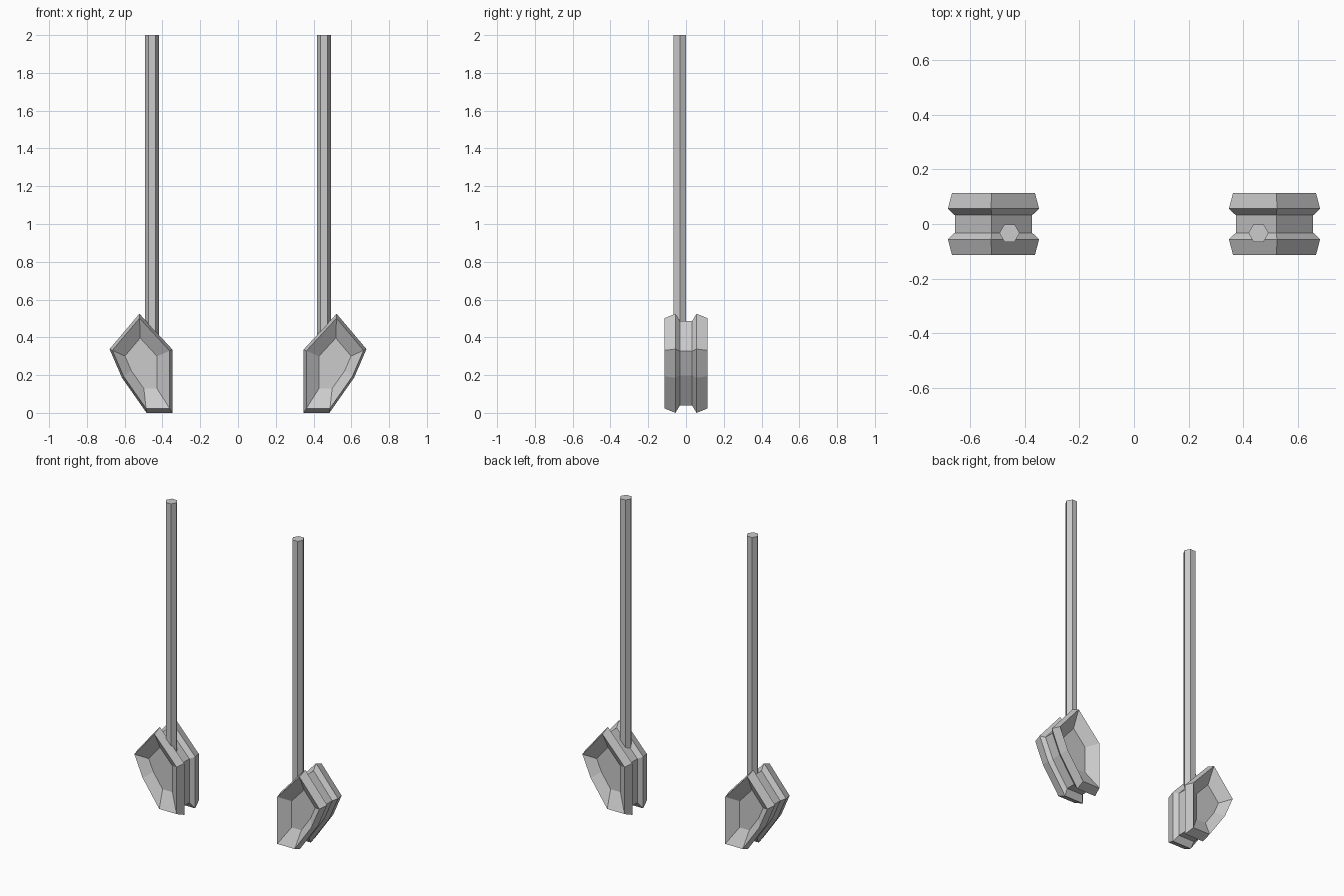
import bpy, bmesh, math

if "Cube" in bpy.data.objects:
    bpy.data.objects.remove(bpy.data.objects["Cube"])

# Outer outline of the weight in the x-z plane, right-hand side
OUTLINE = [(0.347, 0.0), (0.484, 0.0), (0.615, 0.187),
           (0.68, 0.338), (0.522, 0.525), (0.347, 0.335)]
CX, CZ = 0.5135, 0.2625

# (y, outline scale): dished front, flared rim, groove, flared rim, dished back
SECTIONS = [(-0.062, 0.51), (-0.114, 0.91), (-0.056, 1.0), (-0.032, 0.85),
            (0.032, 0.85), (0.056, 1.0), (0.114, 0.91), (0.062, 0.51)]


def make_object(name, bm):
    bmesh.ops.recalc_face_normals(bm, faces=bm.faces)
    mesh = bpy.data.meshes.new(name)
    bm.to_mesh(mesh)
    bm.free()
    obj = bpy.data.objects.new(name, mesh)
    bpy.context.collection.objects.link(obj)


def loft(name, loops):
    bm = bmesh.new()
    rings = [[bm.verts.new(p) for p in loop] for loop in loops]
    n = len(rings[0])
    for a, b in zip(rings, rings[1:]):
        for i in range(n):
            j = (i + 1) % n
            bm.faces.new((a[i], a[j], b[j], b[i]))
    bm.faces.new(rings[0][::-1])
    bm.faces.new(rings[-1])
    make_object(name, bm)


for side, label in ((1, "right"), (-1, "left")):
    # Grooved weight with dished faces
    loft(label + "_weight",
         [[(side * (CX + (x - CX) * s), y, CZ + (z - CZ) * s)
           for x, z in OUTLINE] for y, s in SECTIONS])
    # Six-sided rod standing in the groove
    loft(label + "_rod",
         [[(side * 0.455 + 0.037 * math.cos(k * math.pi / 3),
            -0.033 + 0.037 * math.sin(k * math.pi / 3), z)
           for k in range(6)] for z in (0.385, 2.0)])
